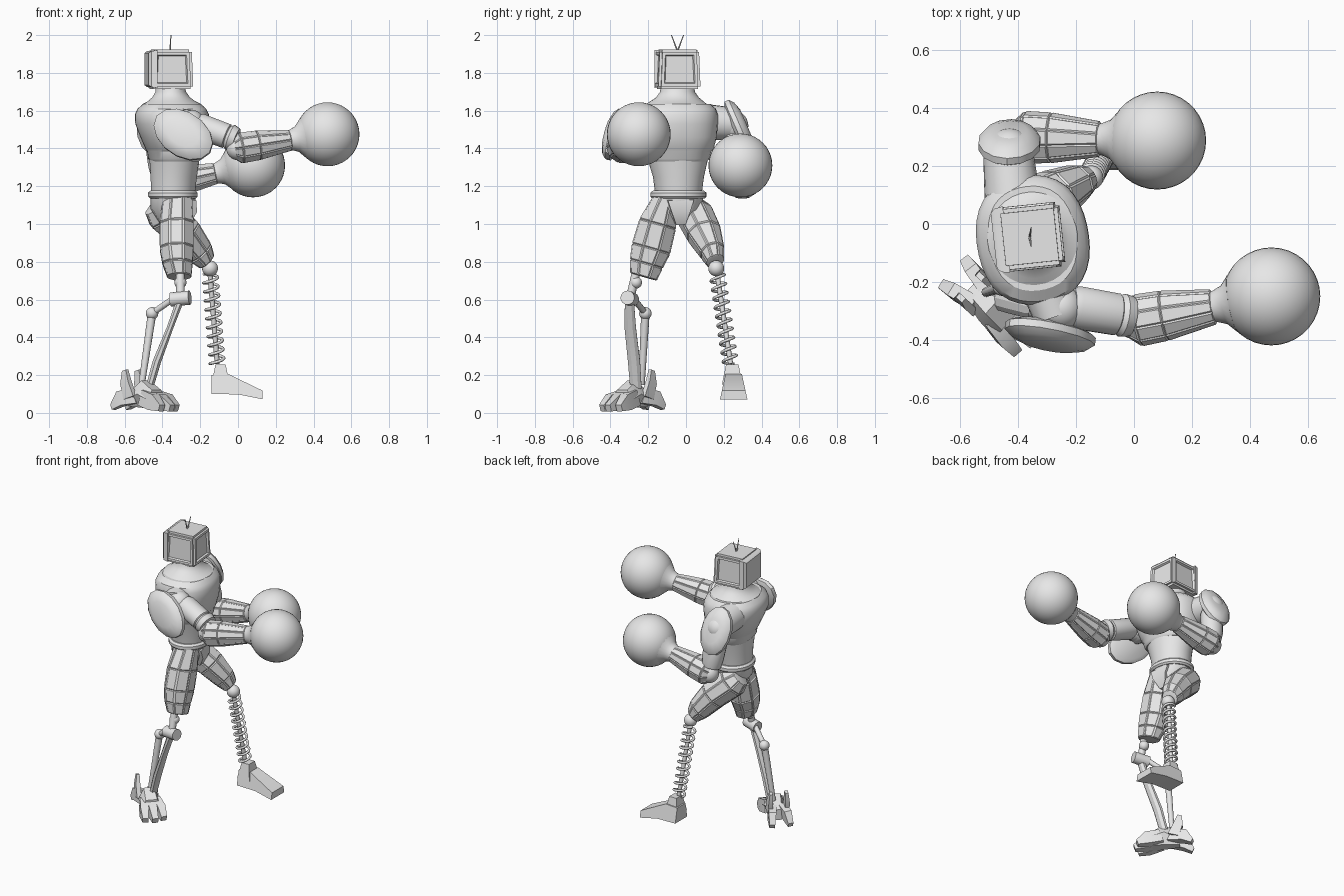
import bpy, bmesh, math
from mathutils import Vector, Matrix

old = bpy.data.objects.get("Cube")
if old:
    bpy.data.objects.remove(old, do_unlink=True)

grey = bpy.data.materials.new("plain_grey")
grey.use_nodes = True
grey.diffuse_color = (0.8, 0.8, 0.8, 1)
grey.node_tree.nodes["Principled BSDF"].inputs["Base Color"].default_value = grey.diffuse_color


def finish(name, bm, smooth=True):
    bmesh.ops.recalc_face_normals(bm, faces=bm.faces[:])
    mesh = bpy.data.meshes.new(name)
    bm.to_mesh(mesh)
    bm.free()
    mesh.materials.append(grey)
    ob = bpy.data.objects.new(name, mesh)
    bpy.context.collection.objects.link(ob)
    if smooth:
        bpy.ops.object.select_all(action='DESELECT')
        ob.select_set(True)
        bpy.context.view_layer.objects.active = ob
        bpy.ops.object.shade_smooth_by_angle(angle=math.radians(32))
    return ob


def loft(name, sections, sides=8, hint=(0, 1, 0), panel=0, axis=None, square=0.0):
    """Skin oval sections (x, y, z, half depth, half width); hint gives the width direction."""
    centres = [Vector(s[:3]) for s in sections]
    t = Vector(axis) if axis else centres[-1] - centres[0]
    t.normalize()
    v = Vector(hint)
    v = (v - t * v.dot(t)).normalized()
    u = v.cross(t)
    grow = 1 / math.cos(math.pi / sides)
    bm = bmesh.new()
    rings = []
    for c, s in zip(centres, sections):
        ring = []
        for i in range(sides):
            a = math.tau * (i + 0.5) / sides
            ca, sa = math.cos(a), math.sin(a)
            k = grow * (1 + square * math.sin(2 * a) ** 2)
            ring.append(bm.verts.new(c + u * ca * s[3] * k + v * sa * s[4] * k))
        rings.append(ring)
    skin = []
    for lo, hi in zip(rings, rings[1:]):
        for i in range(sides):
            j = (i + 1) % sides
            skin.append(bm.faces.new((lo[i], lo[j], hi[j], hi[i])))
    bm.faces.new(rings[0])
    bm.faces.new(rings[-1])
    bmesh.ops.recalc_face_normals(bm, faces=bm.faces[:])
    if panel:
        # Sunken seams around each armour panel
        bmesh.ops.inset_individual(bm, faces=skin, thickness=panel, depth=0.005)
    return finish(name, bm)


def rod(name, a, b, r, r2=None, sides=12):
    return loft(name, [(*a, r, r), (*b, r2 or r, r2 or r)], sides, (0.2, 1, 0.1))


def ball(name, pos, r):
    bm = bmesh.new()
    bmesh.ops.create_uvsphere(bm, u_segments=36, v_segments=20, radius=r,
                              matrix=Matrix.Translation(pos))
    return finish(name, bm)


def pad(name, centre, normal, along, length, width):
    """Domed oval armour plate."""
    n = Vector(normal).normalized()
    rows = [(-0.035, 0.8), (-0.02, 1), (0.005, 1), (0.025, 0.85), (0.04, 0.55)]
    loft(name, [(*(Vector(centre) + n * d), width * k, length * k) for d, k in rows],
         14, along)


def prism(name, outline, y0, y1, taper=1.0):
    """Side outline in x and z, pushed from y0 to y1."""
    bm = bmesh.new()
    mid = (y0 + y1) / 2
    top = max(z for x, z in outline)
    low = min(z for x, z in outline)
    sides = []
    for y in (y0, y1):
        sides.append([bm.verts.new((x, mid + (y - mid) * (1 - (1 - taper) * (z - low) / (top - low)), z))
                      for x, z in outline])
    n = len(outline)
    for i in range(n):
        j = (i + 1) % n
        bm.faces.new((sides[0][i], sides[0][j], sides[1][j], sides[1][i]))
    bm.faces.new(sides[0])
    bm.faces.new(sides[1])
    return finish(name, bm)


# Torso and belt, turned slightly from straight ahead
turn = math.radians(10)
side = (-math.sin(turn), math.cos(turn), 0)
up = (0, 0, 1)
loft("abdomen", [(-.345, -.04, 1.15, .115, .122), (-.34, -.04, 1.25, .122, .135),
                 (-.335, -.045, 1.38, .135, .17)], 32, side, axis=up)
loft("chest", [(-.335, -.045, 1.33, .125, .155), (-.335, -.045, 1.345, .137, .168),
               (-.335, -.045, 1.385, .143, .178), (-.335, -.045, 1.395, .15, .19),
               (-.34, -.05, 1.46, .173, .212), (-.348, -.055, 1.53, .192, .222),
               (-.35, -.055, 1.58, .192, .222), (-.35, -.055, 1.61, .178, .212),
               (-.35, -.05, 1.635, .15, .18)], 36, side, axis=up, square=.05)
loft("collar", [(-.35, -.05, 1.6, .165, .165), (-.35, -.05, 1.635, .155, .16),
                (-.352, -.048, 1.65, .125, .14), (-.354, -.045, 1.67, .1, .113),
                (-.356, -.045, 1.7, .08, .092), (-.358, -.045, 1.75, .075, .088)], 32, side, axis=up)
loft("belt", [(-.345, -.04, 1.135, .12, .138), (-.345, -.04, 1.145, .13, .148),
              (-.345, -.04, 1.165, .13, .148), (-.345, -.04, 1.177, .118, .135)], 32, side, axis=up)
loft("pelvis", [(-.345, -.04, 1.14, .115, .13), (-.345, -.04, 1.08, .115, .11),
                (-.34, -.035, 1.0, .07, .05)], 12, side, axis=up)
loft("crotch_plate", [(-.25, -.03, 1.13, .02, .07), (-.25, -.03, 1.07, .025, .05),
                      (-.28, -.03, 1.0, .02, .025)], 4, side)

# Television head with sunken screen and side panels
bm = bmesh.new()
bmesh.ops.create_cube(bm, size=1)
for v in bm.verts:
    narrow = 0.93 if v.co.z > 0 else 1.0
    v.co = Vector((v.co.x * .228 * narrow, v.co.y * .225 * narrow, v.co.z * .21))
bmesh.ops.bevel(bm, geom=bm.edges[:], offset=.014, segments=2, affect='EDGES')
walls = [f for f in bm.faces if f.calc_area() > .02 and abs(f.normal.z) < .5]
bmesh.ops.inset_individual(bm, faces=walls, thickness=.022, depth=0)
bmesh.ops.inset_individual(bm, faces=walls, thickness=.008, depth=-.012)
head = finish("head", bm)
head.location = (-.36, -.045, 1.82)
head.rotation_euler.z = math.radians(6)
loft("head_back_shell", [(-.484, -.058, 1.82, .085, .095), (-.47, -.057, 1.82, .095, .11),
                         (-.44, -.053, 1.82, .1, .115)], 4, (-.1, 1, 0)).rotation_euler = (0, 0, 0)
for s in (-1, 1):
    rod("antenna", (-.36, -.045, 1.915), (-.355, -.045 + s * .032, 2.0), .004, .002, 6)

# Shoulders and upper arms
rod("right_shoulder_drum", (-.31, -.2, 1.53), (-.27, -.32, 1.53), .085, .075, 20)
ball("right_shoulder_ball", (-.25, -.29, 1.53), .075)
rod("left_shoulder_drum", (-.42, .1, 1.54), (-.435, .25, 1.53), .095, .085, 20)
ball("left_shoulder_ball", (-.43, .25, 1.52), .08)
loft("right_upper_arm", [(-.22, -.285, 1.525, .06, .065), (-.2, -.288, 1.517, .068, .074),
                         (-.06, -.312, 1.465, .066, .072), (-.055, -.313, 1.463, .058, .064),
                         (-.04, -.315, 1.458, .07, .074), (-.01, -.32, 1.445, .062, .068)], 16)
loft("left_upper_arm", [(-.43, .25, 1.48, .06, .06), (-.425, .26, 1.46, .072, .068),
                        (-.405, .285, 1.31, .07, .066), (-.4, .29, 1.26, .06, .06)], 16)
pad("right_shoulder_pad", (-.29, -.385, 1.475), (-.12, -1, .22), (.85, -.15, -.6), .17, .115)
pad("left_shoulder_pad", (-.43, .285, 1.51), (0, .92, .4), (.05, .4, -.92), .155, .105)

# Forearms with round gloves
arms = {"right": ((0, -.335, 1.4), (.474, -.25, 1.475)),
        "left": ((-.39, .3, 1.21), (.08, .288, 1.31))}
for who, (elbow, glove) in arms.items():
    e, g = Vector(elbow), Vector(glove)
    rows = [(-.05, .05), (.03, .083), (.22, .08), (.58, .055)]
    loft(who + "_forearm", [(*e.lerp(g, t), r * .92, r) for t, r in rows], 10, panel=.006)
    cuff = [(.55, .05), (.6, .056), (.66, .068), (.72, .1)]
    loft(who + "_cuff", [(*e.lerp(g, t), r, r) for t, r in cuff], 24)
    ball(who + "_elbow", elbow, .062)
    ball(who + "_glove", glove, .169)

# Thighs
loft("right_thigh", [(-.32, -.105, 1.14, .072, .06), (-.325, -.15, 1.0, .085, .095),
                     (-.325, -.185, .87, .084, .1), (-.32, -.21, .79, .074, .085),
                     (-.31, -.225, .72, .058, .068)], 8, panel=.008)
loft("left_thigh", [(-.44, .03, 1.1, .06, .055), (-.39, .045, 1.05, .09, .09),
                    (-.28, .095, .95, .085, .085), (-.2, .14, .85, .068, .06),
                    (-.165, .155, .8, .045, .042)], 8, panel=.008)

# Right shin: knee joints and bent struts
ball("right_knee_ball", (-.305, -.265, .69), .032)
rod("right_knee_link", (-.305, -.265, .74), (-.305, -.295, .61), .022)
rod("right_knee_hub", (-.355, -.285, .6), (-.255, -.31, .61), .037, sides=16)
shin = [(-.305, -.3, .6, .02, .024), (-.36, -.295, .45, .017, .03),
        (-.43, -.275, .27, .022, .032), (-.47, -.265, .13, .02, .03)]
loft("right_shin", shin, 8)
rod("right_rear_strut", (-.455, -.215, .527), (-.51, -.235, .15), .022, .016)
rod("right_rear_link", (-.32, -.29, .62), (-.455, -.215, .527), .016)
ball("right_rear_joint", (-.455, -.215, .527), .033)

# Right foot: splayed toes, heel spurs and ankle guards
ahead, across = Vector((.74, -.67, 0)), Vector((.67, .74, 0))
ankle = Vector((-.49, -.285, 0))


def foot_part(name, rows, sides=4):
    """Rows give forward, sideways, height, half height and half width."""
    loft(name, [(*(ankle + ahead * f + across * s + Vector((0, 0, h))), a * .72, b * .72)
                for f, s, h, a, b in rows], sides, across)


foot_part("right_foot_core", [(-.1, 0, .07, .05, .05), (0, 0, .1, .1, .08), (.08, 0, .07, .07, .09)], 6)
for s in (-1, 0, 1):
    foot_part("right_toe", [(.02, s * .04, .08, .06, .034), (.11, s * .055, .055, .06, .036),
                            (.19 - abs(s) * .02, s * .06, .025, .025, .026)])
for s in (-1, 1):
    foot_part("right_heel_spur", [(-.04, s * .03, .09, .06, .034), (-.13, s * .05, .075, .055, .034),
                                  (-.18, s * .06, .03, .02, .024)])
    foot_part("right_ankle_guard", [(-.06, s * .055, .08, .05, .02), (-.09, s * .055, .16, .04, .02),
                                    (-.1, s * .05, .225, .02, .014)])

# Left shin: coil spring around a rod
top, bottom = Vector((-.148, .165, .735)), Vector((-.11, .236, .26))
ball("left_knee_ball", (-.148, .16, .765), .042)
rod("left_shin_rod", top, bottom, .013)
frame = (bottom - top).to_track_quat('Z', 'Y')
turns, steps = 10, 16
curve = bpy.data.curves.new("left_spring", 'CURVE')
curve.dimensions = '3D'
curve.bevel_depth = .008
curve.bevel_resolution = 2
curve.use_fill_caps = True
line = curve.splines.new('POLY')
line.points.add(turns * steps)
for i, p in enumerate(line.points):
    a = math.tau * i / steps
    spot = top.lerp(bottom, i / (turns * steps)) + frame @ Vector((math.cos(a), math.sin(a), 0)) * .038
    p.co = (*spot, 1)
curve.materials.append(grey)
bpy.context.collection.objects.link(bpy.data.objects.new("left_spring", curve))

# Left foot: wedge shoe with raised ankle block
shoe = [(-.14, .1), (-.14, .2), (-.05, .205), (.13, .118), (.13, .072), (0, .098)]
prism("left_foot", shoe, .18, .325, .6)
prism("left_ankle", [(-.14, .15), (-.12, .255), (-.065, .255), (-.045, .15)], .19, .3, .6)
